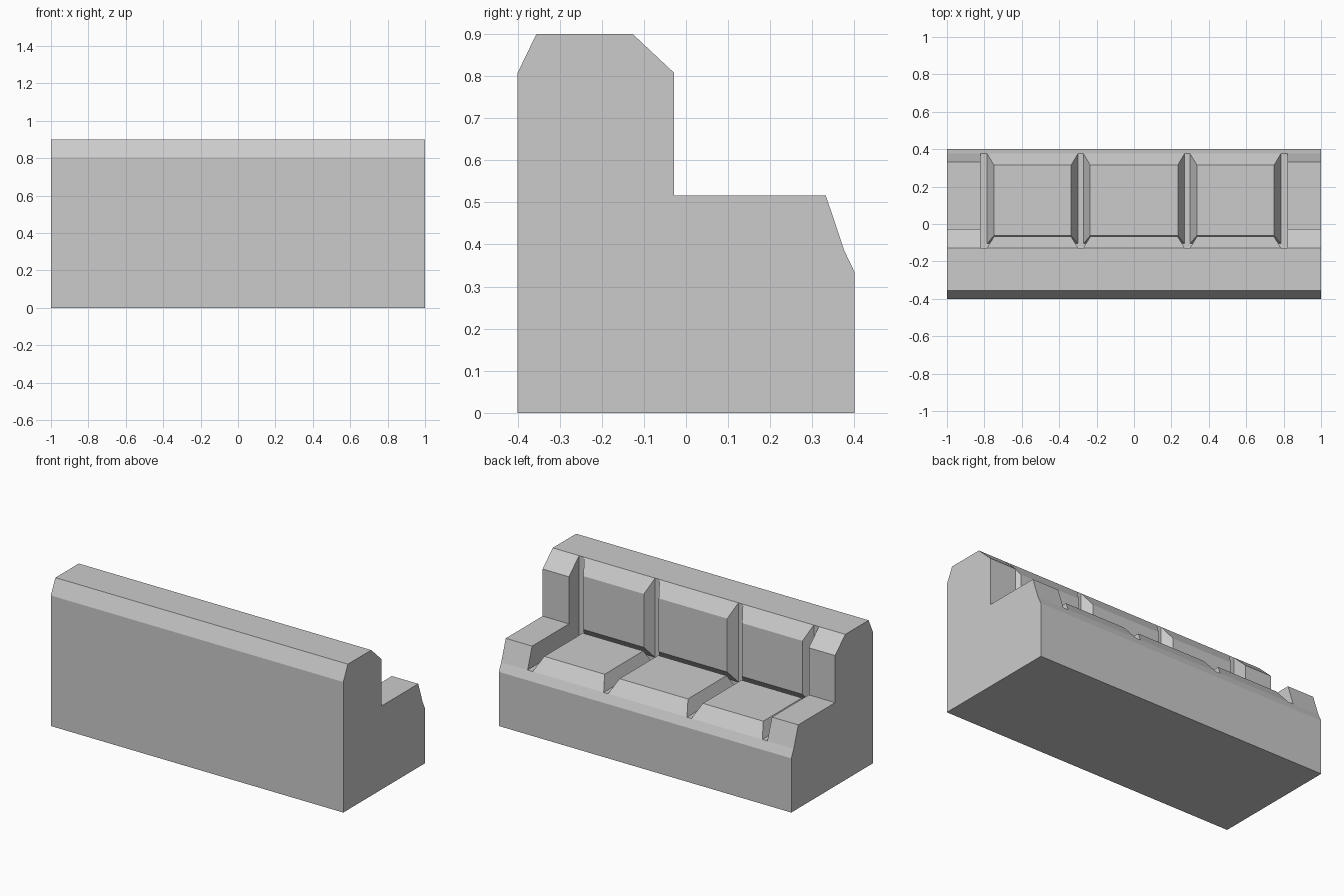
import bpy, bmesh

if "Cube" in bpy.data.objects:
    bpy.data.objects.remove(bpy.data.objects["Cube"])


def make_object(name, bm):
    bmesh.ops.recalc_face_normals(bm, faces=bm.faces)
    mesh = bpy.data.meshes.new(name)
    bm.to_mesh(mesh)
    bm.free()
    ob = bpy.data.objects.new(name, mesh)
    bpy.context.collection.objects.link(ob)
    return ob


def extrude_profile(name, profile, x0, x1):
    """Extrude a (y, z) outline along x."""
    bm = bmesh.new()
    face = bm.faces.new([bm.verts.new((x0, y, z)) for y, z in profile])
    ext = bmesh.ops.extrude_face_region(bm, geom=[face])
    moved = [v for v in ext["geom"] if isinstance(v, bmesh.types.BMVert)]
    bmesh.ops.translate(bm, verts=moved, vec=(x1 - x0, 0, 0))
    return make_object(name, bm)


def cushion(name, profile, x0, x1, side=0.036):
    """Tapered pad; the first and last profile points lie on the frame."""
    bm = bmesh.new()
    rows = []
    for xa, xb, flip in ((x0, x0 + side, 1), (x1, x1 - side, -1)):
        rows.append([bm.verts.new((xb if 0 < i < 3 else xa, y, z))
                     for i, (y, z) in enumerate(profile)])
    a, b = rows
    bm.faces.new(a)
    bm.faces.new(b[::-1])
    for i in range(4):
        j = (i + 1) % 4
        bm.faces.new((a[i], b[i], b[j], a[j]))
    return make_object(name, bm)


# L-shaped body: base and backrest in one profile
extrude_profile("sofa_body", [
    (-0.4, 0), (0.4, 0), (0.4, 0.335), (0.376, 0.385), (-0.127, 0.385),
    (-0.127, 0.9), (-0.355, 0.9), (-0.4, 0.807)], -1, 1)

# End pieces with the thicker L profile
arm = [(-0.127, 0.385), (0.376, 0.385), (0.332, 0.516), (-0.028, 0.516),
       (-0.028, 0.807), (-0.127, 0.9)]
for side, x0, x1 in (("left", -1, -0.82), ("right", 0.82, 1)):
    extrude_profile("end_piece_" + side, arm, x0, x1)

# Three seat and back cushions separated by narrow gaps
seat = [(-0.105, 0.385), (-0.062, 0.465), (0.315, 0.465), (0.376, 0.385)]
back = [(-0.127, 0.41), (-0.068, 0.485), (-0.068, 0.815), (-0.127, 0.9)]
for label, x0, x1 in (("left", -0.785, -0.3), ("middle", -0.27, 0.27),
                      ("right", 0.3, 0.785)):
    cushion("seat_cushion_" + label, seat, x0, x1)
    cushion("back_cushion_" + label, back, x0, x1)
